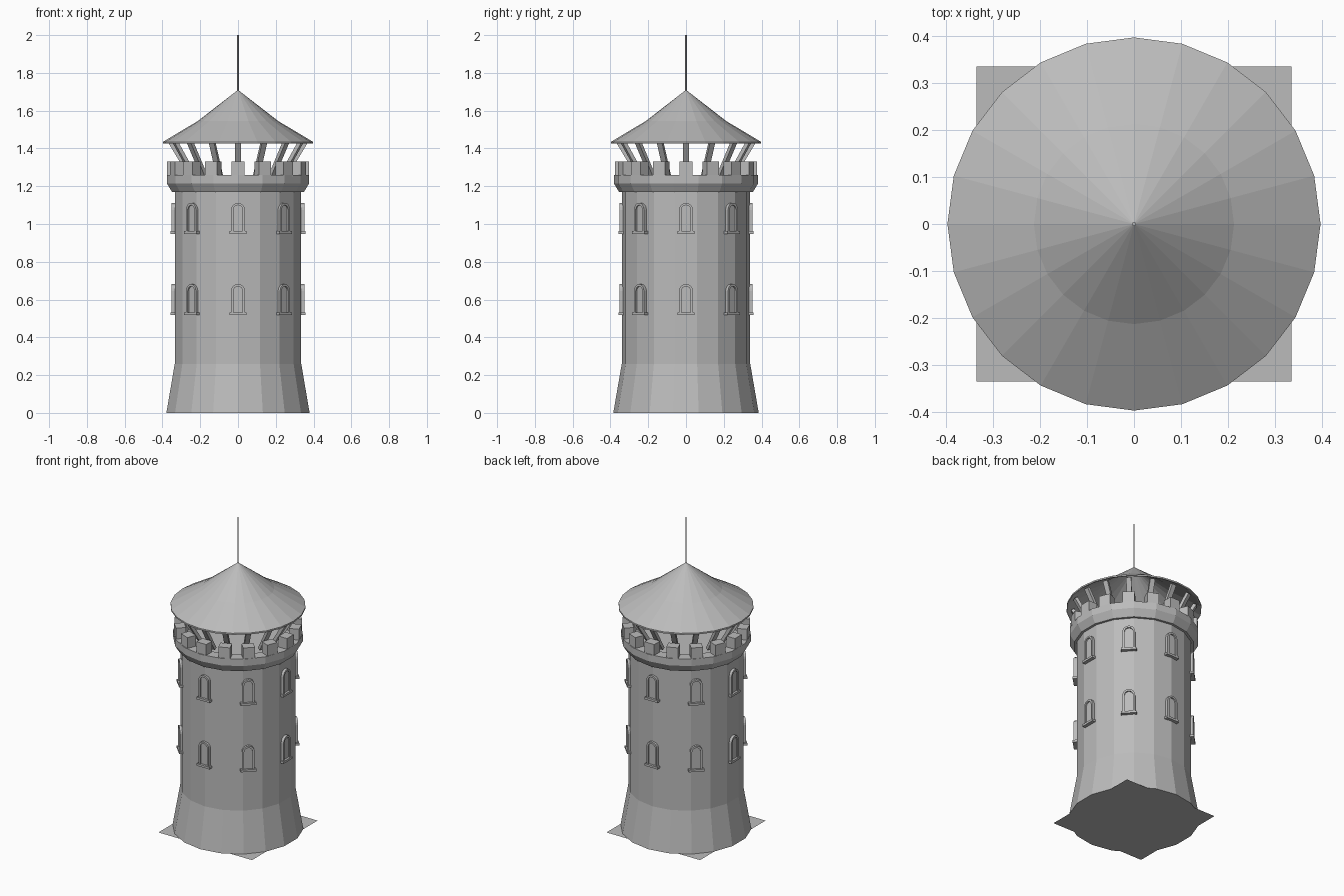
import bpy, bmesh, math
from mathutils import Matrix, Vector

cube = bpy.data.objects.get("Cube")
if cube:
    bpy.data.objects.remove(cube)

stone = bpy.data.materials.new("grey_stone")
stone.use_nodes = True
GREY = (0.5, 0.5, 0.5, 1)
stone.diffuse_color = GREY
stone.node_tree.nodes["Principled BSDF"].inputs["Base Color"].default_value = GREY


def finish(name, bm):
    bmesh.ops.recalc_face_normals(bm, faces=bm.faces)
    mesh = bpy.data.meshes.new(name)
    bm.to_mesh(mesh)
    bm.free()
    mesh.materials.append(stone)
    obj = bpy.data.objects.new(name, mesh)
    bpy.context.collection.objects.link(obj)
    return obj


def lathe(name, profile, sides, closed=False):
    """Revolve (radius, z) points; one corner faces the front."""
    bm = bmesh.new()
    rings = []
    for r, z in profile:
        if r == 0:
            rings.append([bm.verts.new((0, 0, z))] * sides)
        else:
            turn = [math.tau * i / sides for i in range(sides)]
            rings.append([bm.verts.new((r * math.sin(a), -r * math.cos(a), z)) for a in turn])
    pairs = list(zip(rings, rings[1:])) + ([(rings[-1], rings[0])] if closed else [])
    for low, high in pairs:
        for i in range(sides):
            j = (i + 1) % sides
            bm.faces.new(dict.fromkeys((low[i], low[j], high[j], high[i])))
    return finish(name, bm)


def add_box(bm, size, centre, rot=Matrix()):
    bmesh.ops.create_cube(bm, size=1, matrix=Matrix.Translation(centre) @ rot @ Matrix.Diagonal((*size, 1)))


def around(name, count, build):
    """Repeat a part built at the front around the tower."""
    bm = bmesh.new()
    for i in range(count):
        old = set(bm.verts)
        build(bm)
        new = [v for v in bm.verts if v not in old]
        bmesh.ops.rotate(bm, verts=new, matrix=Matrix.Rotation(math.tau * i / count, 3, "Z"))
    return finish(name, bm)


def merlon(bm):
    add_box(bm, (0.07, 0.06, 0.08), (0, -0.345, 1.29))


def strut(bm):
    low, high = Vector((0, -0.25, 1.25)), Vector((0, -0.36, 1.435))
    rot = (high - low).to_track_quat("Z", "Y").to_matrix().to_4x4()
    add_box(bm, (0.03, 0.02, (high - low).length), (low + high) / 2, rot)


def arch(half, bottom, spring, steps=8):
    """Outline of a round-headed opening as (x, z) points."""
    turn = [math.pi * i / steps for i in range(steps + 1)]
    head = [(half * math.cos(a), spring + half * math.sin(a)) for a in turn]
    return [(half, bottom)] + head + [(-half, bottom)]


def window(bm, z):
    # Raised arch frame around a pane set slightly back
    outer, inner = arch(0.037, z, z + 0.12), arch(0.025, z, z + 0.12)
    front, back, pane = -0.352, -0.31, -0.343
    layers = [[bm.verts.new((x, y, h)) for x, h in pts]
              for pts, y in ((outer, back), (outer, front), (inner, front), (inner, pane))]
    for a, b in zip(layers, layers[1:]):
        for i in range(len(a) - 1):
            bm.faces.new((a[i], a[i + 1], b[i + 1], b[i]))
    bm.faces.new(layers[-1])
    # Sill
    add_box(bm, (0.092, 0.045, 0.014), (0, -0.335, z))


# Ground slab
bm = bmesh.new()
bmesh.ops.create_grid(bm, x_segments=1, y_segments=1, size=0.335)
finish("ground_plate", bm)

# Tower body and parapet
lathe("tower_wall", [(0, 0), (0.385, 0), (0.34, 0.26), (0.34, 1.18)], 18)
lathe("parapet", [(0, 1.17), (0.355, 1.17), (0.382, 1.215), (0.382, 1.26),
                  (0.315, 1.26), (0.315, 1.22), (0, 1.22)], 18)
around("merlons", 16, merlon)

# Windows in two storeys
for label, z in (("lower", 0.525), ("upper", 0.955)):
    around(label + "_windows", 8, lambda bm: window(bm, z))

# Roof on struts, with a pole
around("roof_struts", 16, strut)
lathe("roof", [(0, 1.70), (0.213, 1.535), (0.39, 1.425), (0.397, 1.425),
               (0.397, 1.435), (0.213, 1.545), (0, 1.71)], 24)
lathe("roof_pole", [(0, 1.69), (0.004, 1.69), (0.004, 2.0), (0, 2.0)], 8)
